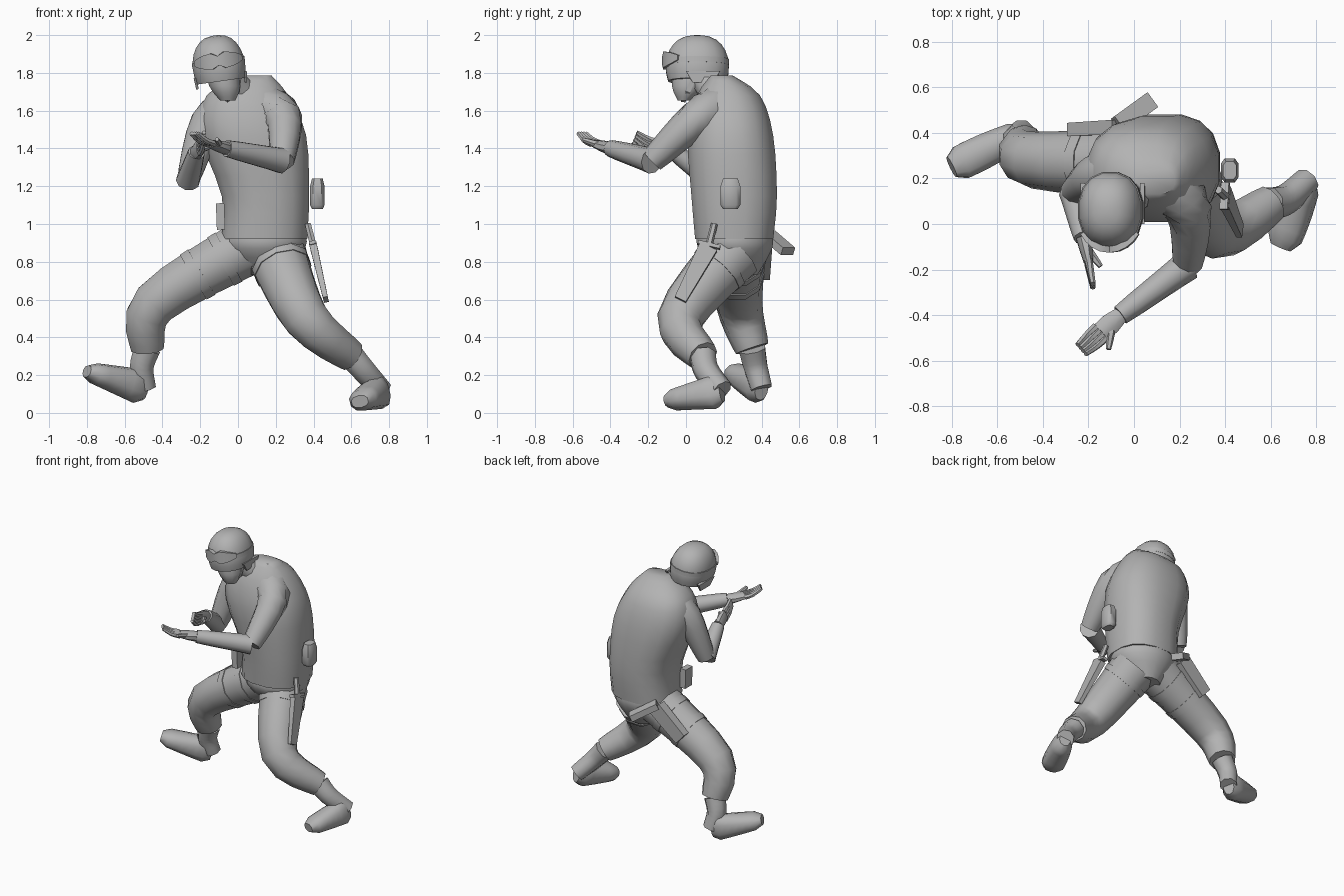
import bpy, bmesh, math
from mathutils import Vector, Matrix

if "Cube" in bpy.data.objects:
    bpy.data.objects.remove(bpy.data.objects["Cube"], do_unlink=True)

X, Y, Z = Vector((1, 0, 0)), Vector((0, 1, 0)), Vector((0, 0, 1))
shade = (0.45, 0.45, 0.45, 1)
grey = bpy.data.materials.new("plain grey")
grey.use_nodes = True
grey.diffuse_color = shade
grey.node_tree.nodes["Principled BSDF"].inputs["Base Color"].default_value = shade
parts = []


def vec(*values):
    return Vector(values)


def station(centre, width, depth):
    """One ring of a loft: its centre and its two half sizes."""
    return vec(*centre, width, depth)


def smooth(keys, steps=4):
    """Points on a soft curve through the keys."""
    padded = [keys[0], *keys, keys[-1]]
    path = []
    for a, b, c, d in zip(padded, padded[1:], padded[2:], padded[3:]):
        for i in range(steps):
            t = i / steps
            path.append(b + (c - a) * (t / 2) + (a * 2 - b * 5 + c * 4 - d) * (t * t / 2)
                        + (b * 3 - a - c * 3 + d) * (t ** 3 / 2))
    return path + [keys[-1]]


def loft(name, stations, sides=10, hint=Y, flat=False, power=1):
    """Skin a row of rings; four sides give a box, flat keeps rings level."""
    bm = bmesh.new()
    centres = [Vector(s[:3]) for s in stations]
    grow = 1 / math.cos(math.pi / 4) if sides == 4 else 1
    rings = []
    last = len(centres) - 1
    for i, (centre, s) in enumerate(zip(centres, stations)):
        along = Z if flat else (centres[min(i + 1, last)] - centres[max(i - 1, 0)]).normalized()
        across = along.cross(hint).normalized()
        up = across.cross(along)
        ring = []
        for k in range(sides):
            angle = math.tau * (k + 0.5) / sides
            c, s_ = math.cos(angle), math.sin(angle)
            c = math.copysign(abs(c) ** power, c)
            s_ = math.copysign(abs(s_) ** power, s_)
            ring.append(bm.verts.new(centre + grow * (across * s[3] * c + up * s[4] * s_)))
        rings.append(ring)
    for a, b in zip(rings, rings[1:]):
        for k in range(sides):
            j = (k + 1) % sides
            bm.faces.new((a[k], a[j], b[j], b[k]))
    bm.faces.new(rings[0])
    bm.faces.new(rings[-1])
    bmesh.ops.recalc_face_normals(bm, faces=bm.faces)
    mesh = bpy.data.meshes.new(name)
    bm.to_mesh(mesh)
    bm.free()
    mesh.materials.append(grey)
    part = bpy.data.objects.new(name, mesh)
    bpy.context.collection.objects.link(part)
    parts.append(part)
    return part


def limb(name, joints, start, end, sides=10):
    """A tapering round tube bent softly through its joints."""
    path = smooth(joints)
    stations = []
    for i, point in enumerate(path):
        radius = end + (start - end) * (1 - i / (len(path) - 1))
        stations.append(station(point, radius, radius))
    loft(name, stations, sides)
    return stations


def bar(name, start, end, width, depth, taper=1.0, hint=Y):
    """A straight box between two points."""
    return loft(name, [station(start, width, depth),
                       station(end, width * taper, depth * taper)], 4, hint)


def strap(name, leg, index):
    """A band wrapped around a leg."""
    first = leg[index]
    second = first + (leg[index + 1] - first) * 0.3
    loft(name, [station(s[:3], s[3] + 0.005, s[4] + 0.005) for s in (first, second)])


def boot(side, cuff, ankle, heel, toe, hint):
    """A shaft down into the heel and a broad foot with a rounded toe."""
    limb(side + "_boot_shaft", [cuff, ankle, heel], 0.075, 0.06, 8)
    foot = []
    for i in range(8):
        t = i / 7
        ends = 0.65 if i in (0, 7) else 1
        width = 0.06 + 0.02 * math.sin(math.pi * t * 0.7)
        foot.append(station(heel.lerp(toe, t), width * ends, (0.1 - 0.05 * t) * ends))
    loft(side + "_boot_foot", foot, 10, hint, power=0.85)


def hand(name, wrist, tip, normal, spread):
    """A flat palm, four curled fingers and a thumb."""
    reach = tip - wrist
    across = reach.cross(normal).normalized()
    palm = wrist.lerp(tip, 0.5) - Z * 0.015
    loft(name + "_palm", [station(wrist, 0.038, 0.036),
                          station(wrist.lerp(palm, 0.5), 0.05, 0.03),
                          station(palm, 0.048, 0.022)], 8, normal)
    for i in range(4):
        offset = across * (i - 1.5) * 0.022
        bend = palm.lerp(tip, 0.5) - Z * 0.01
        limb(f"{name}_finger_{i + 1}", [palm + offset, bend + offset, tip + offset * 0.8],
             0.018, 0.012, 6)
    root = wrist.lerp(palm, 0.4)
    end = wrist + reach * 0.6 + spread
    limb(name + "_thumb", [root, root.lerp(end, 0.6), end], 0.022, 0.011, 6)


# Torso and hips
hem = station((0.14, 0.255, 0.92), 0.23, 0.21)
waist = station((0.145, 0.255, 1.15), 0.235, 0.23)
chest = station((0.08, 0.235, 1.47), 0.285, 0.23)
shoulders = station((0.05, 0.225, 1.68), 0.22, 0.17)
collar = station((0.09, 0.19, 1.785), 0.09, 0.06)
loft("shirt", smooth([hem, waist, chest, shoulders, collar], 3), 16, flat=True, power=0.82)
seat = station((0.14, 0.28, 0.73), 0.1, 0.1)
pelvis = station((0.14, 0.26, 0.87), 0.22, 0.2)
belt = station((0.14, 0.26, 0.96), 0.22, 0.2)
loft("hips", smooth([seat, pelvis, belt], 3), 16, flat=True)

# Legs, with straps around the thighs
left_cuff, right_cuff = vec(0.6, 0.09, 0.3), vec(-0.48, 0.35, 0.34)
left_leg = limb("left_trouser_leg", [vec(0.2, 0.25, 0.85), vec(0.36, -0.03, 0.5), left_cuff],
                0.165, 0.085)
right_leg = limb("right_trouser_leg", [vec(0.05, 0.27, 0.88), vec(-0.44, 0.28, 0.58), right_cuff],
                 0.16, 0.09)
strap("left_thigh_strap", left_leg, 1)
strap("right_upper_thigh_strap", right_leg, 1)
strap("right_lower_thigh_strap", right_leg, 2)

# Boots
boot("left", left_cuff, vec(0.67, 0.11, 0.22), vec(0.76, 0.19, 0.12), vec(0.645, -0.1, 0.06),
     vec(-0.2, 0, 1))
boot("right", right_cuff, vec(-0.51, 0.37, 0.24), vec(-0.49, 0.4, 0.13), vec(-0.8, 0.25, 0.22), Z)

# Arms and hands
left_elbow, left_wrist = vec(0.235, -0.18, 1.335), vec(-0.06, -0.4, 1.4)
limb("left_sleeve", [vec(0.12, 0.2, 1.62), vec(0.24, 0.06, 1.56), left_elbow], 0.14, 0.065)
limb("left_forearm", [left_elbow, left_wrist], 0.07, 0.045)
hand("left_hand", left_wrist, vec(-0.23, -0.55, 1.48), Z, vec(0.05, -0.06, 0))
right_elbow, right_wrist = vec(-0.265, 0.14, 1.23), vec(-0.22, -0.06, 1.38)
limb("right_sleeve", [vec(0, 0.24, 1.62), vec(-0.16, 0.21, 1.53), right_elbow], 0.14, 0.06)
limb("right_forearm", [right_elbow, right_wrist], 0.065, 0.045)
hand("right_hand", right_wrist, vec(-0.18, -0.27, 1.46), X, vec(0.05, 0, -0.02))

# Head
limb("neck", [vec(0.03, 0.16, 1.68), vec(-0.08, 0.06, 1.82)], 0.085, 0.068)
chin = station((-0.055, -0.01, 1.655), 0.042, 0.035)
cheeks = station((-0.07, 0.015, 1.73), 0.085, 0.092)
brow = station((-0.1, 0.05, 1.87), 0.095, 0.12)
loft("face", smooth([chin, cheeks, brow], 3), 12, flat=True)
limb("nose", [vec(-0.08, -0.055, 1.81), vec(-0.07, -0.075, 1.76)], 0.01, 0.02, 6)
for side in (-1, 1):
    jaw = vec(-0.06 + side * 0.065, 0.01, 1.7)
    bar("chin_strap_side", vec(-0.08 + side * 0.09, 0.05, 1.79), jaw, 0.006, 0.012)
    bar("chin_strap_end", jaw, vec(-0.055, -0.015, 1.65), 0.006, 0.012)

# Helmet, strap, ear flaps and goggles, all sharing one tilt
dome = []
for i in range(9):
    angle = math.radians(-26 + 14 * i)
    swell = math.cos(angle) ** 0.8
    dome.append(station(Z * 0.17 * math.sin(angle), 0.142 * swell, 0.17 * swell))
gear = [loft("helmet", dome, 16, flat=True, power=0.9),
        loft("goggle_strap", [station(Z * h, 0.143, 0.171) for h in (0.01, 0.04)], 16,
             flat=True, power=0.9)]
lens = []
for i in range(9):
    angle = math.radians(14 * (i - 4))
    height = 0.025 if i == 4 else 0.045 - 0.002 * (i - 4) ** 2
    lens.append(station((0.142 * math.sin(angle), -0.172 * math.cos(angle), 0.035), 0.014, height))
gear.append(loft("goggles", lens, 4, Z))
for side in (-1, 1):
    gear.append(bar("ear_flap", vec(side * 0.132, 0.03, -0.04), vec(side * 0.13, 0.03, -0.1),
                    0.01, 0.09, 0.6))
tilt = Matrix.Translation((-0.1, 0.06, 1.83)) @ Matrix.Rotation(math.radians(-8), 4, 'Y')
for part in gear:
    part.data.transform(tilt)

# Belt pouches
pouch = []
for height, scale in ((1.08, 0.75), (1.1, 1), (1.2, 1), (1.24, 0.75)):
    pouch.append(station((0.42, 0.235, height), 0.04 * scale, 0.055 * scale))
loft("left_pouch", pouch, 8, flat=True, power=0.6)
bar("front_pouch", vec(-0.09, 0.13, 0.97), vec(-0.095, 0.13, 1.11), 0.022, 0.04)

# Knife in its sheath on the left thigh
tip, mouth, pommel = vec(0.465, -0.03, 0.6), vec(0.4, 0.12, 0.88), vec(0.37, 0.15, 1)
bar("knife_sheath", mouth, tip, 0.02, 0.05, 0.65)
bar("knife_guard", mouth, mouth.lerp(pommel, 0.15), 0.018, 0.06)
limb("knife_handle", [mouth, pommel], 0.02, 0.018, 6)

# Holster and sidearm grip on the right hip
bar("holster", vec(-0.06, 0.425, 0.92), vec(-0.26, 0.415, 0.74), 0.055, 0.032, 0.9)
bar("sidearm_grip", vec(-0.07, 0.435, 0.945), vec(0.075, 0.54, 0.855), 0.04, 0.022, hint=Z)

# Smooth shading with crisp edges
bpy.ops.object.select_all(action='DESELECT')
for part in parts:
    part.select_set(True)
bpy.context.view_layer.objects.active = parts[0]
bpy.ops.object.shade_smooth_by_angle(angle=math.radians(50))
